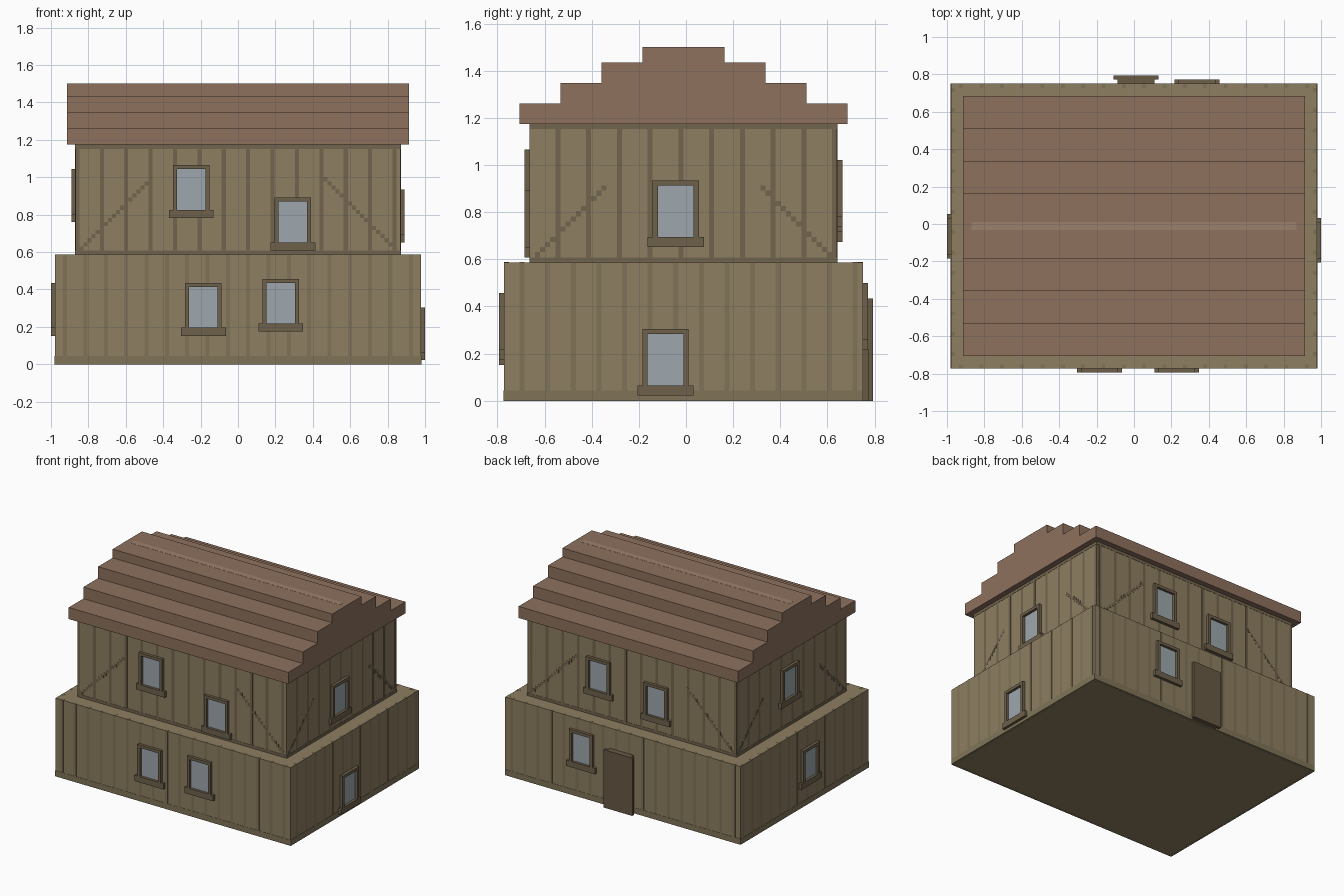
import bpy, bmesh

if "Cube" in bpy.data.objects:
    bpy.data.objects.remove(bpy.data.objects["Cube"])

V = 2 / 92      # one block unit; all numbers below are in blocks
CY = -0.5       # the house body sits half a block forward
E = 0.04        # tiny relief for painted-on timber


def mat(name, r, g, b):
    m = bpy.data.materials.new(name)
    m.diffuse_color = (r, g, b, 1)
    m.use_nodes = True
    m.node_tree.nodes["Principled BSDF"].inputs["Base Color"].default_value = m.diffuse_color
    return m


WALL = mat("wall", .27, .21, .12)
PLANK = mat("plank_seam", .215, .175, .098)
TIMBER = mat("timber", .17, .13, .076)
FRAME = mat("window_wood", .156, .12, .07)
GLASS = mat("glass", .34, .39, .42)
DOOR = mat("door_wood", .14, .1, .06)
ROOF = mat("roof", .27, .165, .11)
RIDGE = mat("ridge", .33, .22, .155)


def build(name, boxes, material):
    """One object from a list of (x0, x1, y0, y1, z0, z1) boxes."""
    bm = bmesh.new()
    for b in boxes:
        vs = bmesh.ops.create_cube(bm, size=1)["verts"]
        for v in vs:
            for i in range(3):
                lo, hi = b[2 * i], b[2 * i + 1]
                v.co[i] = V * (lo if v.co[i] < 0 else hi)
    me = bpy.data.meshes.new(name)
    bm.to_mesh(me)
    bm.free()
    me.materials.append(material)
    ob = bpy.data.objects.new(name, me)
    bpy.context.collection.objects.link(ob)


LOWER, UPPER = (45, 35), (40, 30)   # half sizes of the two floors


def on_wall(side, floor, u0, u1, z0, z1, d0, d1):
    """Box on a wall: u along the wall (world x or y), d outward from it."""
    hx, hy = floor
    if side == "front":
        return (u0, u1, CY - hy - d1, CY - hy - d0, z0, z1)
    if side == "back":
        return (u0, u1, CY + hy + d0, CY + hy + d1, z0, z1)
    if side == "right":
        return (hx + d0, hx + d1, u0, u1, z0, z1)
    return (-hx - d1, -hx - d0, u0, u1, z0, z1)


# Floors
build("lower_floor", [(-45, 45, CY - 35, CY + 35, 0, 27)], WALL)
build("upper_floor", [(-40, 40, CY - 30, CY + 30, 27, 54)], WALL)

# Timber and plank seams on all four walls
seams, base, posts, rails, braces = [], [], [], [], []
for side in ("front", "back", "right", "left"):
    wide = side in ("front", "back")
    hl = 45 if wide else 35
    hu = 40 if wide else 30
    c = 0 if wide else CY
    for i in range(2 if wide else 3, 2 * hl, 5):
        u = c - hl + i
        seams.append(on_wall(side, LOWER, u, u + 1, 0, 27 + E, -1, E))
    base.append(on_wall(side, LOWER, c - hl, c + hl, 0, 2, -1, 2 * E))
    for i in range(0 if wide else 5, 2 * hu, 6):
        u = c - hu + i
        posts.append(on_wall(side, UPPER, u, u + 1, 27, 54, -1, E))
    for z in (27, 53):
        rails.append(on_wall(side, UPPER, c - hu, c + hu, z, z + 1, -1, 2 * E))
    for i in range(18 if wide else 14):
        a = hu - 1 - i
        for u in (c - a, c + a - 1):
            braces.append(on_wall(side, UPPER, u, u + 1, 28 + i, 29 + i, -1, 2 * E))
build("plank_seams", seams, PLANK)
build("base_boards", base, PLANK)
build("wall_posts", posts, TIMBER)
build("wall_rails", rails, TIMBER)
build("corner_braces", braces, TIMBER)

# Windows: side, floor, left edge of frame, bottom of sill
windows = [
    ("front", LOWER, -13, 7), ("front", LOWER, 6, 8),
    ("front", UPPER, -16, 36), ("front", UPPER, 9, 28),
    ("right", LOWER, -8.5, 1), ("right", UPPER, -6.5, 30),
    ("left", LOWER, -7.5, 7), ("left", UPPER, -3.5, 35),
    ("back", LOWER, 11, 10),
    ("back", UPPER, 8, 34), ("back", UPPER, -14, 31),
]
for n, (side, fl, u, z) in enumerate(windows, 1):
    build(f"window_frame_{n}", [
        on_wall(side, fl, u, u + 1, z + 2, z + 13, 0, 1),
        on_wall(side, fl, u + 8, u + 9, z + 2, z + 13, 0, 1),
        on_wall(side, fl, u + 1, u + 8, z + 12, z + 13, 0, 1),
        on_wall(side, fl, u - 1, u + 10, z, z + 2, 0, 1)], FRAME)
    build(f"window_glass_{n}",
          [on_wall(side, fl, u + 1, u + 8, z + 2, z + 12, 0, 0.12)], GLASS)

# Back door: backing plus wider slab
build("door", [on_wall("back", LOWER, -4, 5, 0, 20, 0, 1),
               on_wall("back", LOWER, -5, 6, 0, 20, 1, 2)], DOOR)

# Stepped roof and ridge strip
for i, (half, top) in enumerate(((32, 58), (24, 62), (16, 66), (8, 69))):
    build(f"roof_step_{i + 1}",
          [(-42, 42, CY - half, CY + half, 54 if i == 0 else 54 + 4 * i, top)], ROOF)
build("roof_ridge", [(-40, 40, CY - 1, CY + 1, 68, 69 + E)], RIDGE)
